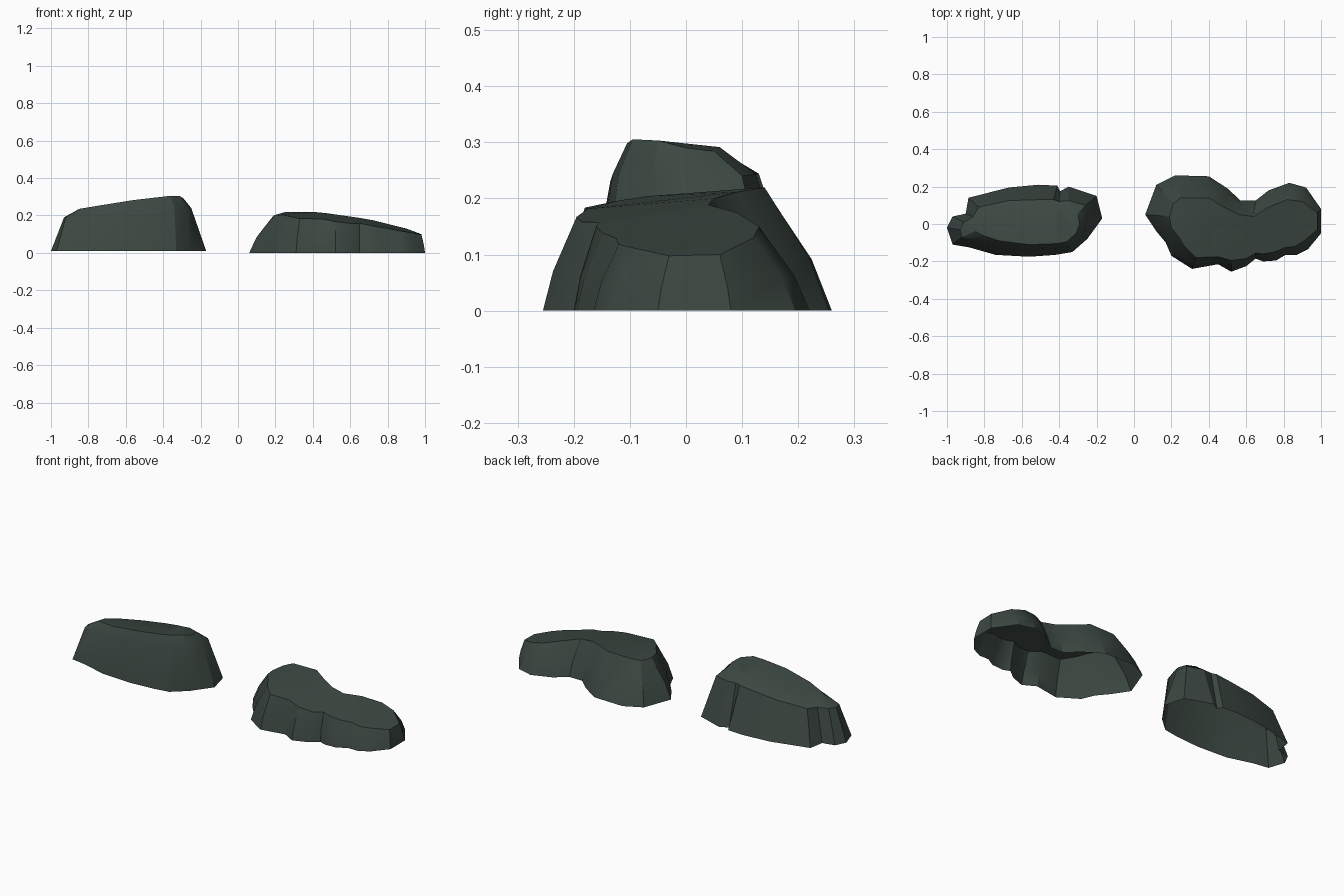
import bpy, bmesh

if "Cube" in bpy.data.objects:
    bpy.data.objects.remove(bpy.data.objects["Cube"])

stone = bpy.data.materials.new("dark green stone")
stone.diffuse_color = (0.045, 0.064, 0.054, 1)
stone.use_nodes = True
stone.node_tree.nodes["Principled BSDF"].inputs["Base Color"].default_value = stone.diffuse_color


def loft(name, rings, cap_points=()):
    """Skin matching rings from the open underside up to a closed top."""
    bm = bmesh.new()
    loops = [[bm.verts.new(p) for p in r] for r in rings]
    n = len(loops[0])
    for lo, hi in zip(loops, loops[1:]):
        for i in range(n):
            j = (i + 1) % n
            bm.faces.new((lo[i], lo[j], hi[j], hi[i]))
    cap = bm.faces.new(loops[-1])
    bmesh.ops.triangulate(bm, faces=[cap])
    me = bpy.data.meshes.new(name)
    bm.to_mesh(me)
    bm.free()
    me.materials.append(stone)
    ob = bpy.data.objects.new(name, me)
    bpy.context.collection.objects.link(ob)
    bpy.ops.object.select_all(action='DESELECT')
    ob.select_set(True)
    bpy.context.view_layer.objects.active = ob
    bpy.ops.object.shade_smooth_by_angle(angle=0.52)
    return ob


def profile(x, pts):
    """Piecewise linear height along x."""
    if x <= pts[0][0]:
        return pts[0][1]
    for (x0, z0), (x1, z1) in zip(pts, pts[1:]):
        if x <= x1:
            return z0 + (z1 - z0) * (x - x0) / (x1 - x0)
    return pts[-1][1]


# Tall narrow rock: foot, shoulder and crown outlines
foot = [(-1, -.02), (-.97, -.11), (-.88, -.125), (-.74, -.165), (-.56, -.175), (-.42, -.165),
        (-.33, -.15), (-.25, -.08), (-.17, .03), (-.2, .15), (-.35, .2), (-.395, .175),
        (-.41, .205), (-.51, .21), (-.67, .195), (-.885, .14), (-.9, .055), (-.97, .04)]
shoulder = [(-.93, -.03), (-.92, -.07), (-.85, -.085), (-.74, -.12), (-.56, -.135), (-.42, -.13),
            (-.34, -.12), (-.27, -.06), (-.25, .03), (-.26, .10), (-.35, .125), (-.40, .12),
            (-.43, .13), (-.51, .13), (-.67, .125), (-.83, .09), (-.86, .04), (-.91, .01)]
crown = [(-.85, -.02), (-.85, -.04), (-.81, -.06), (-.72, -.09), (-.56, -.11), (-.42, -.105),
         (-.36, -.095), (-.31, -.05), (-.29, 0), (-.30, .05), (-.35, .06), (-.40, .065),
         (-.43, .07), (-.51, .07), (-.65, .06), (-.77, .04), (-.81, .02), (-.84, 0)]
shoulder_z = [(-.93, .19), (-.85, .2), (-.56, .23), (-.42, .245), (-.25, .24)]
crown_z = [(-.85, .235), (-.58, .28), (-.32, .31), (-.29, .29)]
loft("tall_rock", [
    [(x, y, .01) for x, y in foot],
    [(x, y, profile(x, shoulder_z)) for x, y in shoulder],
    [(x, y, profile(x, crown_z) - max(0, y) * .25) for x, y in crown]])

# Low two-lobed rock: foot and top outlines, with a bulging ledge between
foot = [(.06, .05), (.12, -.04), (.17, -.10), (.2, -.17), (.31, -.24), (.45, -.215),
        (.52, -.255), (.6, -.225), (.65, -.185), (.69, -.2), (.76, -.195), (.81, -.165),
        (.87, -.165), (.93, -.135), (1, -.05), (1, .08), (.92, .195), (.83, .22),
        (.72, .18), (.65, .125), (.57, .125), (.5, .19), (.4, .255), (.22, .26), (.12, .21)]
top = [(.19, .04), (.2, -.02), (.24, -.07), (.27, -.12), (.33, -.18), (.45, -.175),
       (.52, -.195), (.6, -.185), (.65, -.155), (.69, -.16), (.75, -.15), (.81, -.125),
       (.86, -.12), (.91, -.09), (.98, -.03), (.98, .06), (.90, .12), (.82, .13),
       (.72, .09), (.64, .04), (.56, .05), (.48, .09), (.4, .14), (.25, .14), (.21, .11)]
top_z = [(.19, .2), (.25, .218), (.42, .22), (.7, .18), (.9, .13), (.98, .1)]
crest = [(x, y, profile(x, top_z) - max(0, -y - .02) * .22) for x, y in top]
ledge = [(a + (x - a) * .3, b + (y - b) * .3, z * .42) for (a, b), (x, y, z) in zip(foot, crest)]
loft("low_rock", [[(x, y, 0) for x, y in foot], ledge, crest])
